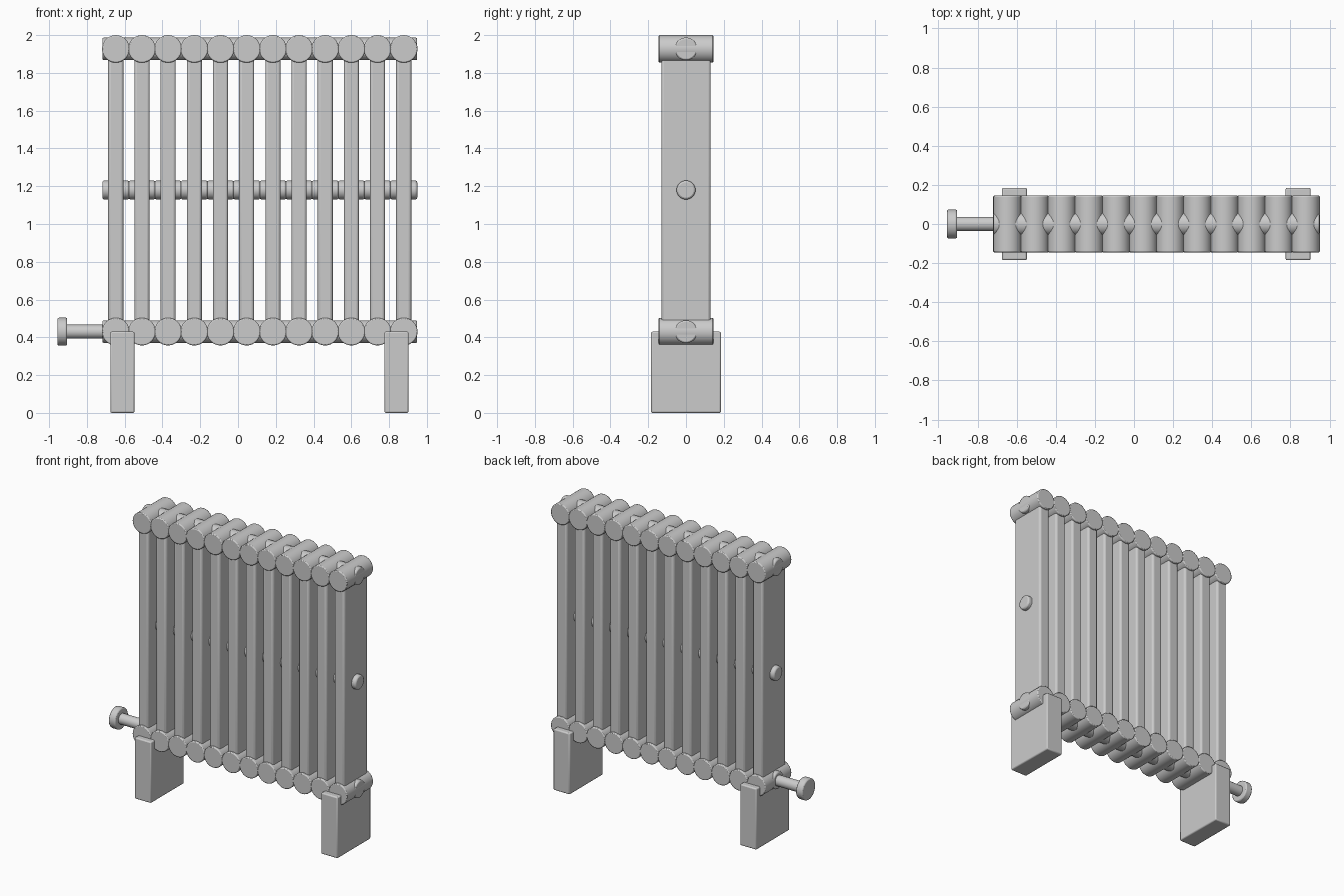
import bpy, math

if "Cube" in bpy.data.objects:
    bpy.data.objects.remove(bpy.data.objects["Cube"])

N, X0, STEP = 12, -0.647, 0.1386
Z_LOW, Z_MID, Z_TOP = 0.43, 1.18, 1.927


def finish(ob, name, bevel, segments=2):
    ob.name = name
    bpy.ops.object.transform_apply(location=False, rotation=True, scale=True)
    mod = ob.modifiers.new("bevel", 'BEVEL')
    mod.width = bevel
    mod.segments = segments
    mod.limit_method = 'ANGLE'
    mod.angle_limit = math.radians(40)
    bpy.ops.object.shade_smooth_by_angle(angle=math.radians(35))
    return ob


def box(name, center, size, bevel, segments=2):
    bpy.ops.mesh.primitive_cube_add(size=1, location=center)
    ob = bpy.context.object
    ob.scale = size
    return finish(ob, name, bevel, segments)


def tube(name, center, radius, length, axis, bevel=0.006, sides=32):
    rot = (0, math.pi / 2, 0) if axis == 'X' else (math.pi / 2, 0, 0)
    bpy.ops.mesh.primitive_cylinder_add(vertices=sides, radius=radius, depth=length,
                                        location=center, rotation=rot)
    return finish(bpy.context.object, name, bevel)


# repeated radiator sections
for i in range(N):
    x = X0 + i * STEP
    box(f"column_{i}", (x, 0, (Z_LOW + Z_TOP) / 2), (0.08, 0.26, Z_TOP - Z_LOW), 0.014, 3)
    tube(f"top_header_{i}", (x, 0, Z_TOP), 0.073, 0.29, 'Y')
    tube(f"bottom_header_{i}", (x, 0, Z_LOW), 0.073, 0.29, 'Y')
    tube(f"middle_hub_{i}", (x, 0, Z_MID), 0.05, 0.143, 'X', 0.01)

# through pipes joining the sections
x_mid = X0 + (N - 1) * STEP / 2
length = (N - 1) * STEP + 0.142
tube("top_pipe", (x_mid, 0, Z_TOP), 0.06, length, 'X', 0.008)
tube("bottom_pipe", (x_mid, 0, Z_LOW), 0.06, length, 'X', 0.008)

# feet
box("left_foot", (-0.612, 0, 0.215), (0.128, 0.37, 0.43), 0.008)
box("right_foot", (0.839, 0, 0.215), (0.128, 0.37, 0.43), 0.008)

# valve stem and knob
tube("valve_stem", (-0.79, 0, Z_LOW), 0.037, 0.26, 'X', 0.004)
tube("valve_knob", (-0.93, 0, Z_LOW), 0.074, 0.052, 'X', 0.008)
